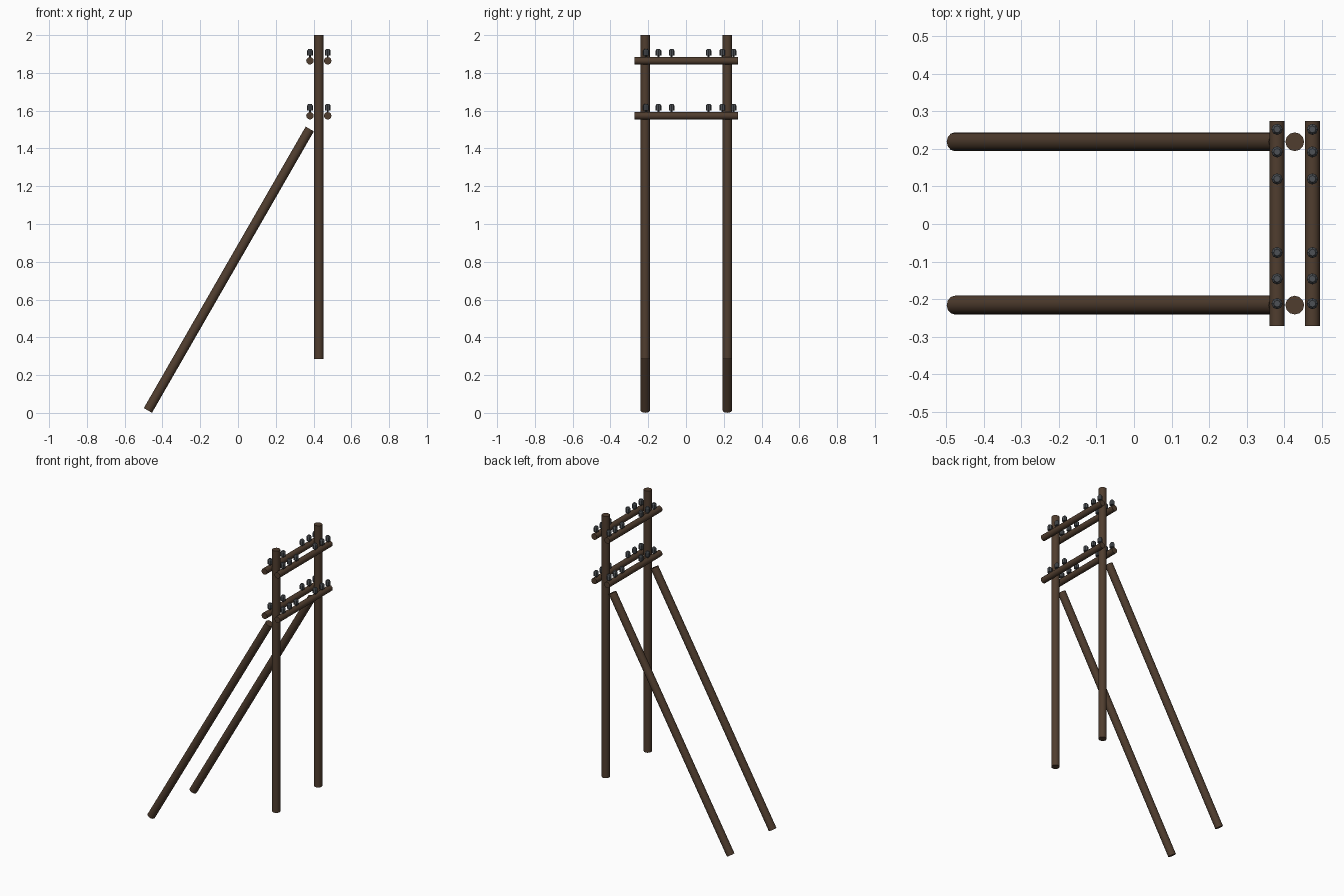
import bpy
from mathutils import Vector

cube = bpy.data.objects.get("Cube")
if cube:
    bpy.data.objects.remove(cube, do_unlink=True)


def material(name, color):
    m = bpy.data.materials.new(name)
    m.use_nodes = True
    m.diffuse_color = color
    bsdf = m.node_tree.nodes["Principled BSDF"]
    bsdf.inputs["Base Color"].default_value = color
    bsdf.inputs["Roughness"].default_value = 0.8
    return m


wood = material("dark_wood", (0.080, 0.047, 0.028, 1))
glass = material("grey_insulator", (0.075, 0.083, 0.092, 1))
iron = material("dark_iron", (0.035, 0.035, 0.037, 1))


def rod(name, start, end, radius, mat, sides=12, tip=None):
    """Round rod between two points, optionally tapered to tip radius."""
    start, end = Vector(start), Vector(end)
    axis = end - start
    bpy.ops.mesh.primitive_cone_add(
        vertices=sides, radius1=radius, radius2=radius if tip is None else tip,
        depth=axis.length, location=(start + end) / 2,
        rotation=axis.to_track_quat("Z", "Y").to_euler())
    obj = bpy.context.object
    obj.name = name
    obj.data.materials.append(mat)
    bpy.ops.object.shade_smooth_by_angle(angle=0.6)
    return obj


POLE_X = 0.428

# Upright poles and their slanted braces
for side, y in (("left", 0.219), ("right", -0.216)):
    label = "back" if side == "left" else "front"
    rod(label + "_pole", (POLE_X, y, 0.285), (POLE_X, y, 2.0), 0.025, wood)
    rod(label + "_brace", (-0.477, y, 0.013), (0.38, y, 1.503), 0.025, wood)

# Paired crossarms on two levels, each carrying six insulators
for level, z in (("lower", 1.573), ("upper", 1.864)):
    for side, x in (("right", POLE_X - 0.047), ("left", POLE_X + 0.047)):
        rod(f"{level}_{side}_crossarm", (x, -0.272, z), (x, 0.274, z), 0.02, wood)
        for i, y in enumerate((0.252, 0.192, 0.12, -0.076, -0.146, -0.212)):
            tag = f"{level}_{side}_{i + 1}"
            rod("pin_" + tag, (x, y, z + 0.015), (x, y, z + 0.03), 0.005, iron, 8)
            rod("insulator_" + tag, (x, y, z + 0.028), (x, y, z + 0.054), 0.015, glass, 8)
            rod("insulator_cap_" + tag, (x, y, z + 0.054), (x, y, z + 0.062),
                0.015, glass, 8, 0.009)
